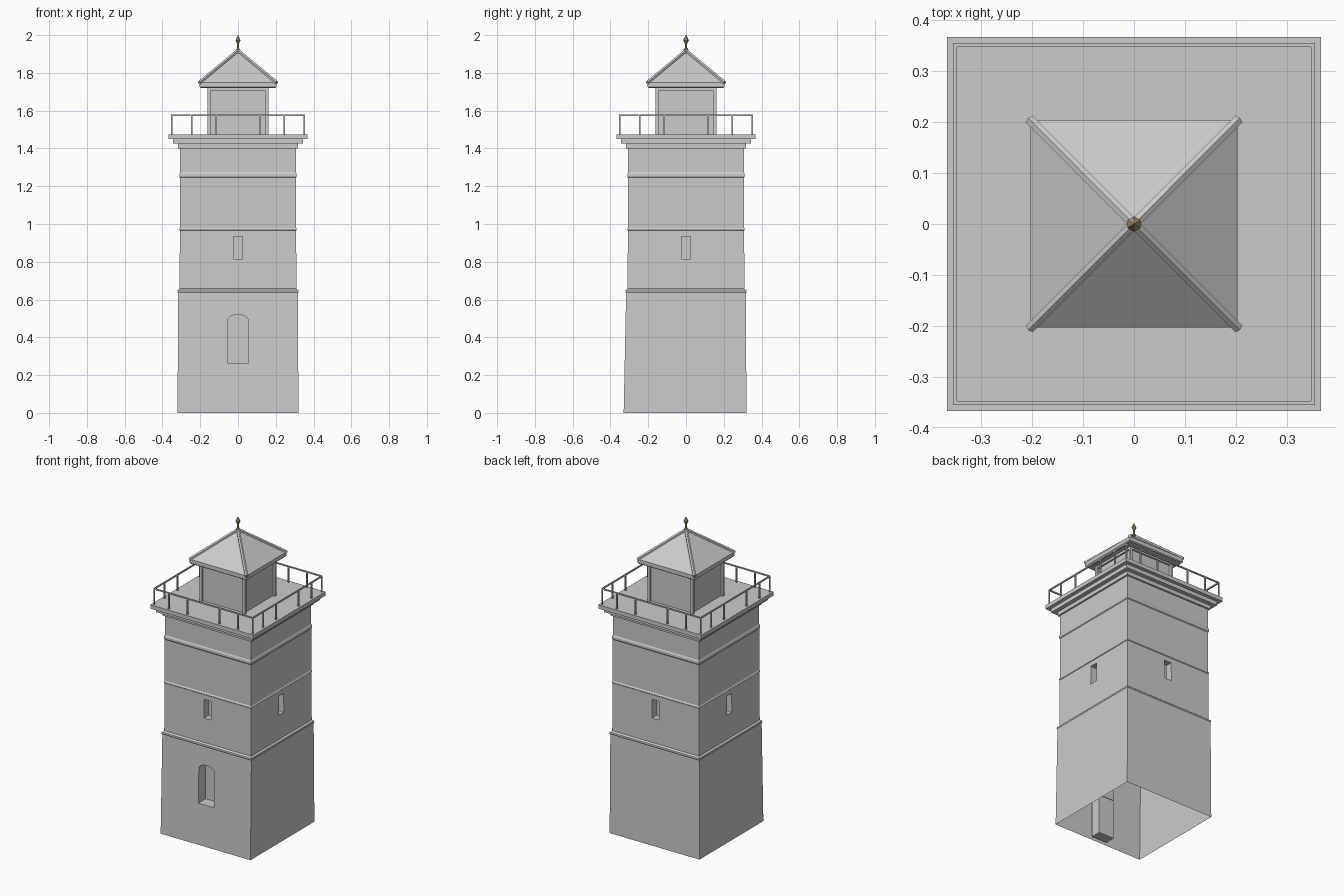
import bpy, bmesh, math
from mathutils import Vector

if "Cube" in bpy.data.objects:
    bpy.data.objects.remove(bpy.data.objects["Cube"])


def finish(name, bm, mat=None):
    bmesh.ops.recalc_face_normals(bm, faces=bm.faces)
    me = bpy.data.meshes.new(name)
    bm.to_mesh(me)
    bm.free()
    ob = bpy.data.objects.new(name, me)
    bpy.context.collection.objects.link(ob)
    if mat:
        me.materials.append(mat)
    return ob


def loft(name, profile, sides=4, mat=None):
    """Stack of rings from (half width, z) pairs; closed at both ends."""
    bm = bmesh.new()
    k = math.sqrt(2) if sides == 4 else 1
    rings = []
    for r, z in profile:
        rings.append([bm.verts.new((r * k * math.cos(2 * math.pi * (i + 0.5) / sides),
                                    r * k * math.sin(2 * math.pi * (i + 0.5) / sides), z))
                      for i in range(sides)])
    for a, b in zip(rings, rings[1:]):
        for i in range(sides):
            j = (i + 1) % sides
            bm.faces.new((a[i], a[j], b[j], b[i]))
    bm.faces.new(rings[0][::-1])
    bm.faces.new(rings[-1])
    return finish(name, bm, mat)


def add_box(bm, lo, hi):
    lo, hi = Vector(lo), Vector(hi)
    vs = bmesh.ops.create_cube(bm, size=1)["verts"]
    for v in vs:
        v.co = Vector([(lo[i] + hi[i]) / 2 + v.co[i] * (hi[i] - lo[i]) for i in range(3)])


def add_bar(bm, p, q, r, sides=6):
    p, q = Vector(p), Vector(q)
    d = q - p
    vs = bmesh.ops.create_cone(bm, cap_ends=True, segments=sides, radius1=r, radius2=r,
                               depth=d.length)["verts"]
    rot = d.to_track_quat('Z', 'Y')
    for v in vs:
        v.co = rot @ v.co + (p + q) / 2


# tower shell with string courses
tower = loft("tower_walls", [(0.32, 0), (0.317, 0.635), (0.320, 0.64), (0.319, 0.65),
                             (0.309, 0.658), (0.308, 0.965), (0.311, 0.968), (0.311, 0.974),
                             (0.307, 0.98), (0.307, 1.245), (0.311, 1.25), (0.311, 1.265),
                             (0.306, 1.275), (0.306, 1.405)])
for v in tower.data.vertices:
    if v.co.z < 0.01 and v.co.y < 0:
        v.co.y = -0.33

# recess cutters: windows on four sides, arched doorway at the front
bm = bmesh.new()
for s in (-1, 1):
    a, b = sorted((s * 0.265, s * 0.4))
    add_box(bm, (-0.025, a, 0.815), (0.025, b, 0.935))
    add_box(bm, (a, -0.025, 0.815), (b, 0.025, 0.935))
outline = [(-0.055, 0.265), (0.055, 0.265)]
outline += [(0.055 * math.cos(t * math.pi / 8), 0.488 + 0.032 * math.sin(t * math.pi / 8))
            for t in range(9)]
front = [bm.verts.new((x, -0.4, z)) for x, z in outline]
face = bm.faces.new(front)
new = bmesh.ops.extrude_face_region(bm, geom=[face])["geom"]
for v in new:
    if isinstance(v, bmesh.types.BMVert):
        v.co.y = -0.25
cutter = finish("recess_cutter", bm)
cutter.hide_render = True
cutter.hide_viewport = False

mod = tower.modifiers.new("recesses", 'BOOLEAN')
mod.operation = 'DIFFERENCE'
mod.solver = 'EXACT'
mod.object = cutter
bpy.context.view_layer.objects.active = tower
bpy.ops.object.modifier_apply(modifier=mod.name)
bpy.data.objects.remove(cutter)

# open the underside and the hidden top
bm = bmesh.new()
bm.from_mesh(tower.data)
caps = [f for f in bm.faces if all(v.co.z < 0.001 for v in f.verts)
        or all(v.co.z > 1.4 for v in f.verts)]
bmesh.ops.delete(bm, geom=caps, context='FACES')
bm.to_mesh(tower.data)
bm.free()

# block under the doorway, inside the shell
bm = bmesh.new()
add_box(bm, (-0.055, -0.315, 0.01), (0.055, -0.25, 0.262))
finish("door_base", bm)

# stepped cornice and gallery floor
loft("gallery_cornice", [(0.317, 1.40), (0.317, 1.425), (0.344, 1.425), (0.344, 1.45),
                         (0.367, 1.45), (0.367, 1.475)])

# gallery railing
R = 0.351
bm = bmesh.new()
for s in (-1, 1):
    for z in (1.576,):
        add_box(bm, (-R - 0.004, s * R - 0.004, z - 0.004), (R + 0.004, s * R + 0.004, z + 0.004))
        add_box(bm, (s * R - 0.004, -R + 0.004, z - 0.004), (s * R + 0.004, R - 0.004, z + 0.004))
    for t in (-R, -0.246, -0.114, 0.114, 0.246, R):
        add_box(bm, (t - 0.004, s * R - 0.004, 1.47), (t + 0.004, s * R + 0.004, 1.573))
        if abs(t) < R:
            add_box(bm, (s * R - 0.004, t - 0.004, 1.47), (s * R + 0.004, t + 0.004, 1.573))
finish("gallery_railing", bm)

# lantern room with corner posts and top frame
loft("lantern_room", [(0.147, 1.47), (0.147, 1.735)])
bm = bmesh.new()
for sx in (-1, 1):
    for sy in (-1, 1):
        x, y = sx * 0.153, sy * 0.153
        add_box(bm, (x - 0.008, y - 0.008, 1.47), (x + 0.008, y + 0.008, 1.73))
finish("lantern_posts", bm)
loft("lantern_frame", [(0.158, 1.705), (0.158, 1.73)])

# pyramid roof with eaves and hip ridges
loft("roof", [(0.198, 1.72), (0.203, 1.725), (0.203, 1.75), (0.085, 1.848), (0.004, 1.915)])
bm = bmesh.new()
for sx in (-1, 1):
    for sy in (-1, 1):
        add_bar(bm, (sx * 0.204, sy * 0.204, 1.748), (0, 0, 1.917), 0.011)
finish("roof_ridges", bm)

# brass finial
brass = bpy.data.materials.new("brass")
brass.diffuse_color = (0.45, 0.34, 0.15, 1)
brass.use_nodes = True
brass.node_tree.nodes["Principled BSDF"].inputs["Base Color"].default_value = brass.diffuse_color
loft("finial", [(0.012, 1.90), (0.012, 1.925), (0.006, 1.932), (0.006, 1.955),
                (0.015, 1.972), (0.010, 1.983), (0.001, 2.0)], sides=6, mat=brass)
